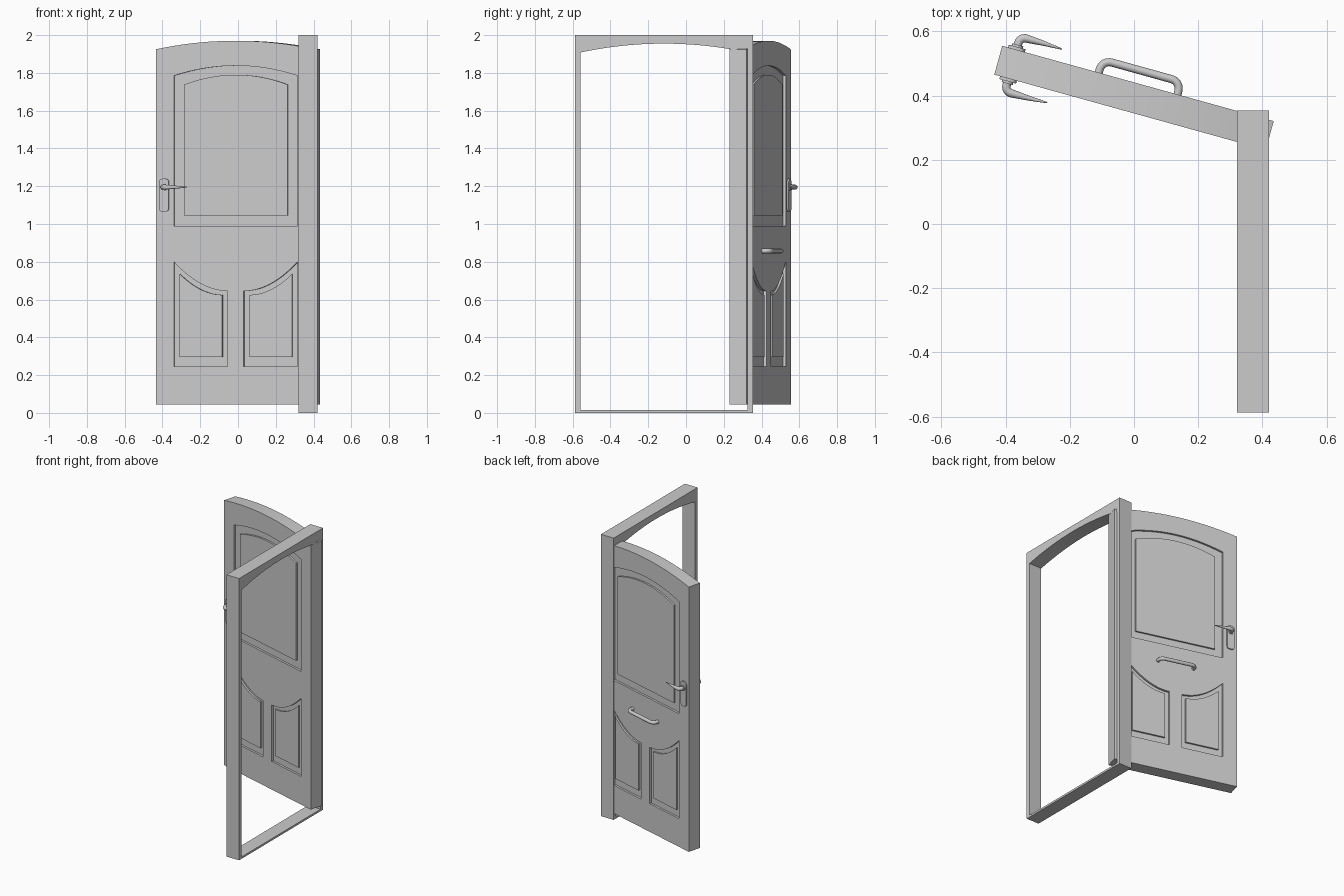
import bpy, bmesh, math
from mathutils import Matrix

if "Cube" in bpy.data.objects:
    bpy.data.objects.remove(bpy.data.objects["Cube"], do_unlink=True)

grey = bpy.data.materials.new("plain grey")
grey.use_nodes = True
grey.diffuse_color = (0.6, 0.6, 0.6, 1)
grey.node_tree.nodes["Principled BSDF"].inputs["Base Color"].default_value = (0.6, 0.6, 0.6, 1)

# Local space of each leaf: x across, y through the thickness, z up
DOOR = Matrix.Translation((-0.435, 0.465, 0)) @ Matrix.Rotation(math.radians(-15.5), 4, "Z")
FRAME = Matrix.Translation((0.42, -0.587, 0)) @ Matrix.Rotation(math.pi / 2, 4, "Z")
W, T = 0.877, 0.093          # door width and thickness
DEPTH, RAISE = 0.015, 0.012  # panel recess and raised field


def link(name, data, place):
    ob = bpy.data.objects.new(name, data)
    bpy.context.scene.collection.objects.link(ob)
    ob.matrix_world = place
    data.materials.append(grey)
    return ob


def prism(name, outline, y0, y1, place=DOOR):
    """Extrude an (x, z) outline from y0 to y1."""
    bm = bmesh.new()
    face = bm.faces.new([bm.verts.new((x, y0, z)) for x, z in outline])
    out = bmesh.ops.extrude_face_region(bm, geom=[face])["geom"]
    bmesh.ops.translate(bm, vec=(0, y1 - y0, 0),
                        verts=[v for v in out if isinstance(v, bmesh.types.BMVert)])
    bmesh.ops.recalc_face_normals(bm, faces=bm.faces)
    me = bpy.data.meshes.new(name)
    bm.to_mesh(me)
    bm.free()
    return link(name, me, place)


def carve(target, cutters):
    """Subtract the cutters, bake the result and discard them."""
    for c in cutters:
        mod = target.modifiers.new("cut", "BOOLEAN")
        mod.operation, mod.solver, mod.object = "DIFFERENCE", "EXACT", c
    bpy.context.view_layer.update()
    dg = bpy.context.evaluated_depsgraph_get()
    baked = bpy.data.meshes.new_from_object(target.evaluated_get(dg))
    target.modifiers.clear()
    target.data = baked
    for c in cutters:
        bpy.data.objects.remove(c, do_unlink=True)


def smooth(ob, angle=40):
    bpy.ops.object.select_all(action="DESELECT")
    ob.select_set(True)
    bpy.context.view_layer.objects.active = ob
    bpy.ops.object.shade_smooth_by_angle(angle=math.radians(angle))


def arched(x0, x1, z0, side, peak, n=24):
    """Rectangle with a shallow arch on top."""
    top = [(x1 + (x0 - x1) * i / n, side + (peak - side) * (1 - (1 - 2 * i / n) ** 2))
           for i in range(n + 1)]
    return [(x0, z0), (x1, z0)] + top


def swept(x0, x1, z0, high, low, n=14):
    """Panel whose top swoops from high at x0 down to low at x1."""
    top = [(x1 + (x0 - x1) * i / n, low + (high - low) * (i / n) ** 2) for i in range(n + 1)]
    return [(x0, z0), (x1, z0)] + top


def tube(name, path, radii, place):
    """Round bar along a path with a radius at each point."""
    cu = bpy.data.curves.new(name, "CURVE")
    cu.dimensions, cu.bevel_depth, cu.bevel_resolution = "3D", 1, 4
    cu.use_fill_caps = True
    sp = cu.splines.new("POLY")
    sp.points.add(len(path) - 1)
    for p, co, r in zip(sp.points, path, radii):
        p.co, p.radius = (*co, 1), r
    tmp = link(name + "_curve", cu, place)
    bpy.context.view_layer.update()
    me = bpy.data.meshes.new_from_object(
        tmp.evaluated_get(bpy.context.evaluated_depsgraph_get()))
    bpy.data.objects.remove(tmp, do_unlink=True)
    ob = bpy.data.objects.new(name, me)
    bpy.context.scene.collection.objects.link(ob)
    ob.matrix_world = place
    if not me.materials:
        me.materials.append(grey)
    smooth(ob)


def bend(cx, cy, r, a0, a1, z, n=6):
    """Arc points in the horizontal plane, angles in degrees."""
    return [(cx + r * math.cos(math.radians(a0 + (a1 - a0) * i / n)),
             cy + r * math.sin(math.radians(a0 + (a1 - a0) * i / n)), z) for i in range(n + 1)]


# Door frame with an arched opening
frame = prism("door_frame", [(0, 0), (0.941, 0), (0.941, 2), (0, 2)], 0, 0.1, FRAME)
carve(frame, [prism("opening", arched(0.028, 0.913, 0.014, 1.908, 1.955), -0.1, 0.2, FRAME)])

# Door leaf, recessed panels and raised fields on both faces
mirror = lambda pts: [(W - x, z) for x, z in pts]
low_out = swept(0.099, 0.395, 0.245, 0.80, 0.645)
low_in = swept(0.130, 0.364, 0.295, 0.735, 0.625)
panels = {
    "upper": (arched(0.099, W - 0.099, 0.99, 1.785, 1.838),
              arched(0.155, W - 0.155, 1.045, 1.738, 1.79)),
    "lower_right": (low_out, low_in),
    "lower_left": (mirror(low_out), mirror(low_in)),
}
leaf = prism("door_leaf", arched(0, W, 0.045, 1.925, 1.97), 0, T)
cutters = []
for outer, _ in panels.values():
    cutters += [prism("recess", outer, -0.1, DEPTH), prism("recess", outer, T - DEPTH, T + 0.1)]
carve(leaf, cutters)
smooth(leaf, 20)
smooth(frame, 20)
for name, (_, inner) in panels.items():
    field = prism(name + "_raised_panel", inner, DEPTH - RAISE, T - DEPTH + RAISE)
    smooth(field, 20)

# Lever handles with backplates, mirrored through the door thickness
FLIP = DOOR @ Matrix.Translation((0, T, 0)) @ Matrix.Scale(-1, 4, (0, 1, 0))
U, Z = 0.046, 1.195
plate = []
for cx, cz, start in ((U + 0.007, 1.22, 0), (U - 0.007, 1.22, 90),
                      (U - 0.007, 1.085, 180), (U + 0.007, 1.085, 270)):
    plate += [(x, z) for x, z, _ in bend(cx, cz, 0.02, start, start + 90, 0)]
collar = [(x, z) for x, z, _ in bend(U, Z, 0.018, 0, 345, 0, 23)]
lever = [(U, 0, Z)] + bend(U + 0.02, -0.022, 0.02, 180, 270, Z) + [(0.12, -0.042, Z), (0.182, -0.04, Z)]
for side, place in (("front", DOOR), ("back", FLIP)):
    smooth(prism(side + "_backplate", plate, -0.009, 0.002, place))
    smooth(prism(side + "_collar", collar, -0.016, 0, place))
    tube(side + "_lever", lever, [0.013] * 8 + [0.008, 0.002], place)

# Pull handle on the back face
R, H, PZ = 0.03, T + 0.041, 0.857
pull = ([(0.312, T - 0.005, PZ)] + bend(0.312 + R, H - R, R, 180, 90, PZ)
        + bend(0.566 - R, H - R, R, 90, 0, PZ) + [(0.566, T - 0.005, PZ)])
tube("pull_handle", pull, [0.0125] * len(pull), DOOR)
